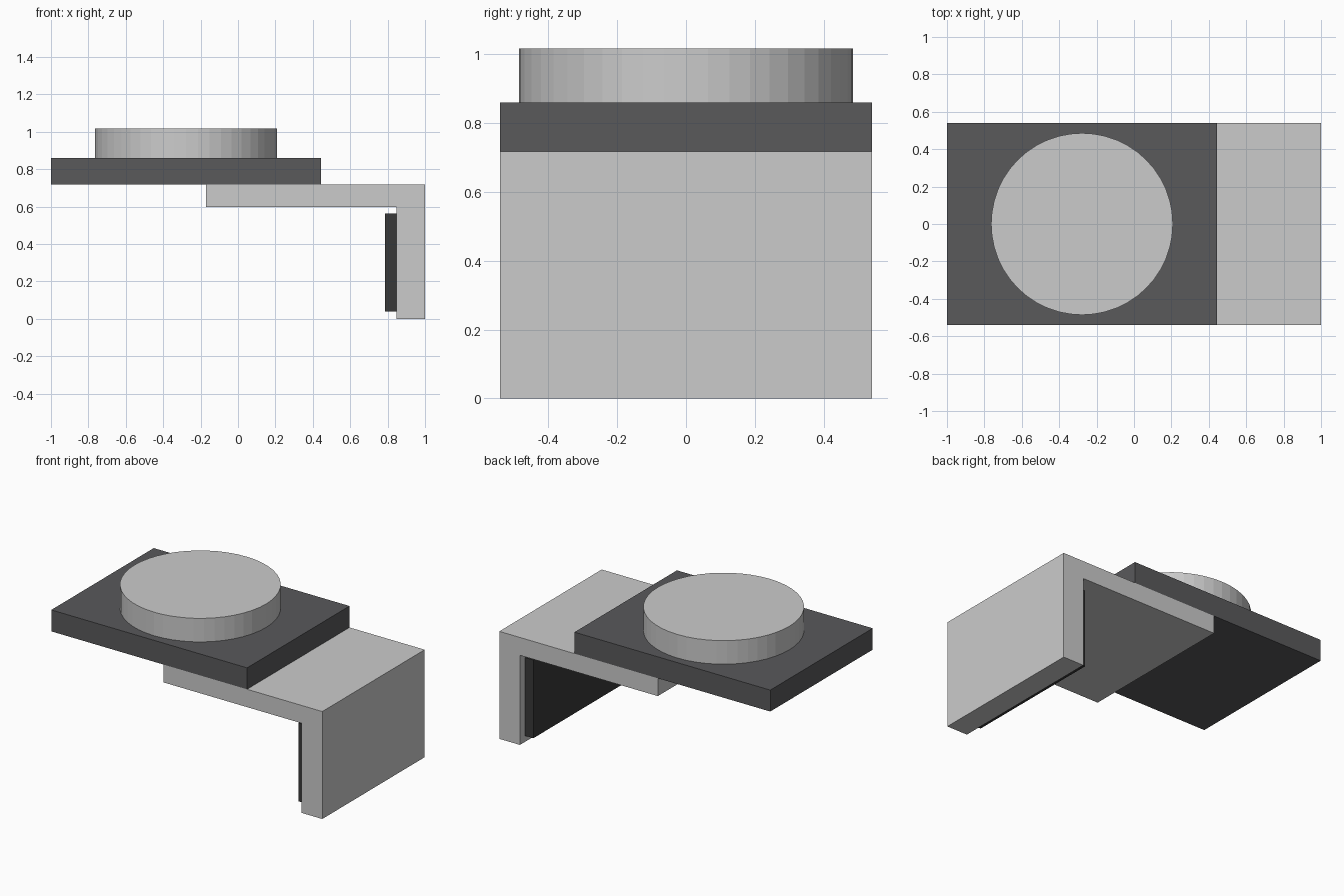
import bpy, bmesh

if "Cube" in bpy.data.objects:
    bpy.data.objects.remove(bpy.data.objects["Cube"])

W = 0.54  # half depth in y


def paint(obj, name, color):
    mat = bpy.data.materials.new(name)
    mat.diffuse_color = (*color, 1)
    mat.use_nodes = True
    mat.node_tree.nodes["Principled BSDF"].inputs["Base Color"].default_value = mat.diffuse_color
    obj.data.materials.append(mat)


def extrude_profile(name, profile, half_depth):
    """Extrude an x-z outline symmetrically along y."""
    bm = bmesh.new()
    face = bm.faces.new([bm.verts.new((x, -half_depth, z)) for x, z in profile])
    ext = bmesh.ops.extrude_face_region(bm, geom=[face], use_keep_orig=True)
    verts = [g for g in ext["geom"] if isinstance(g, bmesh.types.BMVert)]
    bmesh.ops.translate(bm, verts=verts, vec=(0, 2 * half_depth, 0))
    bmesh.ops.recalc_face_normals(bm, faces=bm.faces)
    mesh = bpy.data.meshes.new(name)
    bm.to_mesh(mesh)
    bm.free()
    obj = bpy.data.objects.new(name, mesh)
    bpy.context.collection.objects.link(obj)
    return obj


def slab(name, x0, x1, z0, z1, half_depth):
    return extrude_profile(name, [(x0, z0), (x1, z0), (x1, z1), (x0, z1)], half_depth)


# L-shaped bracket
extrude_profile("bracket", [(1, 0), (1, 0.717), (-0.17, 0.717), (-0.17, 0.598),
                            (0.848, 0.598), (0.848, 0)], W)

# Dark plate resting on the bracket
plate = slab("plate", -1, 0.445, 0.717, 0.86, W)
paint(plate, "dark_grey", (0.1, 0.1, 0.105))

# Thin pad on the inside of the upright
pad = slab("inner_pad", 0.787, 0.848, 0.04, 0.562, 0.485)
paint(pad, "black_rubber", (0.04, 0.04, 0.04))

# Round disc on the plate
bpy.ops.mesh.primitive_cylinder_add(vertices=48, radius=0.486, depth=0.157,
                                    location=(-0.278, 0, 0.86 + 0.157 / 2))
bpy.context.object.name = "disc"
